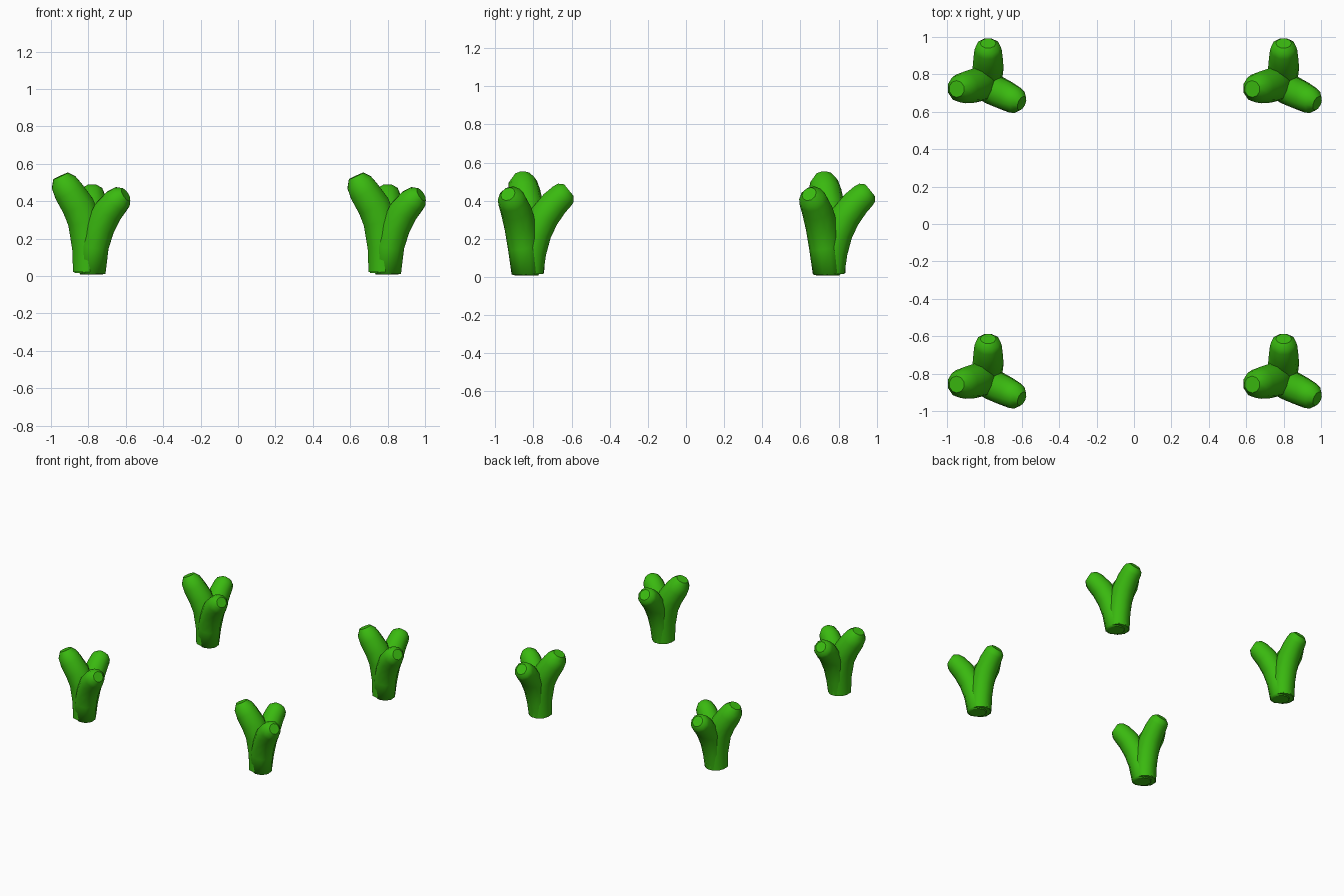
import bpy, bmesh, math
from mathutils import Vector

if "Cube" in bpy.data.objects:
    bpy.data.objects.remove(bpy.data.objects["Cube"])

green = bpy.data.materials.new("leaf green")
green.diffuse_color = (0.042, 0.49, 0.005, 1)
green.use_nodes = True
green.node_tree.nodes["Principled BSDF"].inputs["Base Color"].default_value = green.diffuse_color

SIDES = 10
# Each stalk: centre-line points (x, y, z, radius), relative to the clump centre
STALKS = {
    "tall_left_stalk": [(-.01, -.04, .022, .086), (-.012, -.038, .15, .089), (-.03, -.04, .29, .094),
                        (-.065, -.05, .375, .092), (-.115, -.06, .452, .085),
                        (-.142, -.066, .500, .074), (-.158, -.068, .535, .045)],
    "right_stalk": [(.004, -.045, .008, .060), (.008, -.047, .022, .078), (.02, -.062, .16, .083),
                    (.05, -.078, .26, .084), (.095, -.10, .345, .082), (.14, -.122, .398, .076),
                    (.168, -.134, .421, .066), (.190, -.144, .435, .040)],
    "back_stalk": [(-.005, -.035, .015, .080), (0, -.02, .13, .081), (.005, .005, .23, .083),
                   (.01, .045, .315, .083), (.01, .10, .386, .078), (.01, .14, .424, .073),
                   (.01, .160, .442, .066), (.01, .176, .455, .042)],
}


def tube(name, pts, offset):
    """Capped round tube following the points, slightly domed at the tip."""
    bm = bmesh.new()
    P = [Vector(p[:3]) for p in pts]
    ref = Vector((0, 1, 0)) if name != "back_stalk" else Vector((1, 0, 0))
    rings = []
    for i, c in enumerate(P):
        t = (P[min(i + 1, len(P) - 1)] - P[max(i - 1, 0)]).normalized()
        if i == 0:
            t = Vector((0, 0, 1))
        u = (ref - t * ref.dot(t)).normalized()
        v = t.cross(u)
        r = pts[i][3]
        rings.append([bm.verts.new(c + r * (u * math.cos(a) + v * math.sin(a)))
                      for a in (2 * math.pi * k / SIDES for k in range(SIDES))])
    for a, b in zip(rings, rings[1:]):
        for k in range(SIDES):
            n = (k + 1) % SIDES
            bm.faces.new((a[k], a[n], b[n], b[k]))
    bm.faces.new(rings[0][::-1])
    bm.faces.new(rings[-1])
    bmesh.ops.recalc_face_normals(bm, faces=bm.faces[:])
    for f in bm.faces:
        f.smooth = len(f.verts) == 4
    me = bpy.data.meshes.new(name)
    bm.to_mesh(me)
    bm.free()
    me.materials.append(green)
    ob = bpy.data.objects.new(name, me)
    ob.location = offset
    bpy.context.collection.objects.link(ob)


# Four identical clumps at the corners
for sx in (-1, 1):
    for sy in (-1, 1):
        for name, pts in STALKS.items():
            tube(name, pts, (sx * .79, sy * .79, 0))
